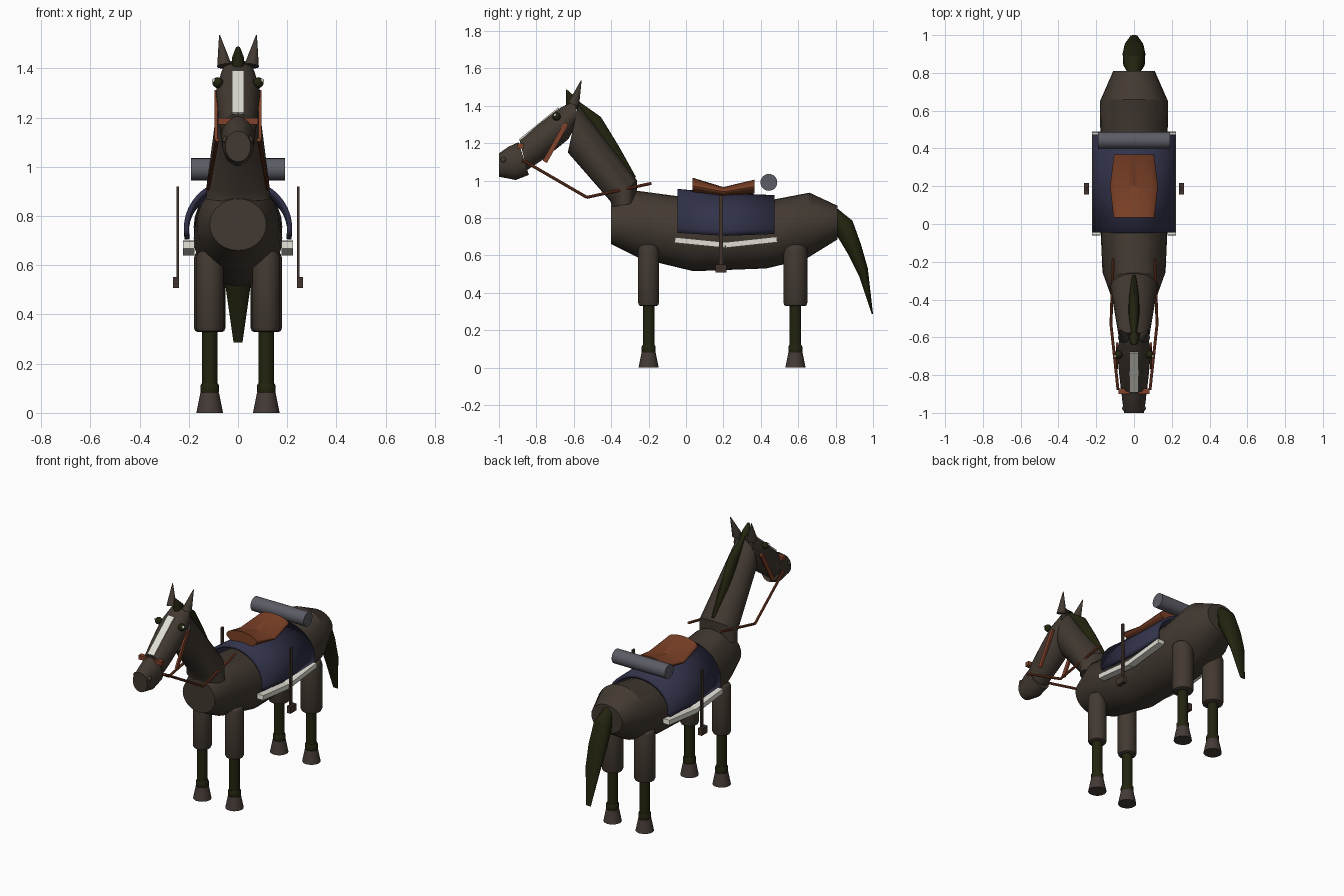
import bpy, bmesh, math
from mathutils import Vector

if "Cube" in bpy.data.objects:
    bpy.data.objects.remove(bpy.data.objects["Cube"])


def mat(name, r, g, b):
    m = bpy.data.materials.new(name)
    lin = [((c / 255 + 0.055) / 1.055) ** 2.4 for c in (r, g, b)]
    m.diffuse_color = (*lin, 1)
    m.use_nodes = True
    m.node_tree.nodes["Principled BSDF"].inputs["Base Color"].default_value = m.diffuse_color
    return m


COAT = mat("dark brown coat", 66, 57, 49)
HAIR = mat("black hair", 35, 35, 15)
HOOF = mat("hoof grey", 68, 58, 54)
NAVY = mat("navy cloth", 50, 50, 74)
CREAM = mat("cream", 224, 222, 212)
SADDLE = mat("saddle leather", 122, 64, 38)
REIN = mat("rein leather", 128, 66, 42)
STRAP = mat("dark strap", 66, 52, 44)
ROLL = mat("grey bedroll", 92, 92, 102)


def finish(name, bm, material, smooth=True):
    bmesh.ops.recalc_face_normals(bm, faces=bm.faces)
    me = bpy.data.meshes.new(name)
    bm.to_mesh(me)
    bm.free()
    me.materials.append(material)
    ob = bpy.data.objects.new(name, me)
    bpy.context.collection.objects.link(ob)
    if smooth:
        bpy.ops.object.select_all(action='DESELECT')
        ob.select_set(True)
        bpy.context.view_layer.objects.active = ob
        bpy.ops.object.shade_smooth_by_angle(angle=math.radians(30))
    return ob


def loft(name, rings, material, x=0.0, n=28):
    """Elliptical rings: two opposite points (y0,z0) (y1,z1) in the side view and a half width."""
    bm = bmesh.new()
    loops = []
    for y0, z0, y1, z1, w in rings:
        c = Vector((x, (y0 + y1) / 2, (z0 + z1) / 2))
        h = Vector((0, (y1 - y0) / 2, (z1 - z0) / 2))
        loops.append([bm.verts.new(c + h * math.sin(a) + Vector((w * math.cos(a), 0, 0)))
                      for a in (2 * math.pi * i / n for i in range(n))])
    for p, q in zip(loops, loops[1:]):
        for i in range(n):
            j = (i + 1) % n
            bm.faces.new((p[i], p[j], q[j], q[i]))
    bm.faces.new(loops[0])
    bm.faces.new(loops[-1])
    return finish(name, bm, material)


def between(ob, a, b):
    a, b = Vector(a), Vector(b)
    ob.location = (a + b) / 2
    ob.rotation_mode = 'QUATERNION'
    ob.rotation_quaternion = (b - a).to_track_quat('Z', 'Y')


def beam(name, a, b, w, t, material):
    bm = bmesh.new()
    bmesh.ops.create_cube(bm, size=1)
    bmesh.ops.scale(bm, verts=bm.verts, vec=(w, t, (Vector(b) - Vector(a)).length))
    between(finish(name, bm, material, False), a, b)


def rod(name, a, b, r1, r2, material, n=24):
    bm = bmesh.new()
    bmesh.ops.create_cone(bm, cap_ends=True, segments=n, radius1=r1, radius2=r2,
                          depth=(Vector(b) - Vector(a)).length)
    between(finish(name, bm, material), a, b)


def ball(name, c, r, material):
    bm = bmesh.new()
    bmesh.ops.create_uvsphere(bm, u_segments=16, v_segments=10, radius=r)
    finish(name, bm, material).location = c


# Body, neck, head
loft("body", [(-.40, .66, -.40, .87, .115), (-.25, .585, -.26, .945, .167),
              (.04, .515, .04, .905, .18), (.43, .53, .45, .895, .178),
              (.64, .58, .66, .935, .18), (.81, .685, .81, .865, .11)], COAT)
loft("neck", [(-.395, .86, -.265, .88, .13), (-.405, .89, -.262, 1.0, .125),
              (-.632, 1.15, -.575, 1.41, .08)], COAT)
loft("head", [(-.585, 1.30, -.588, 1.435, .07), (-.63, 1.22, -.695, 1.375, .09),
              (-.76, 1.115, -.80, 1.295, .08), (-.85, 1.055, -.89, 1.215, .07)], COAT)
loft("muzzle", [(-.84, 1.03, -.895, 1.205, .068), (-.91, 1.003, -.95, 1.18, .063),
                (-1.0, 1.02, -1.0, 1.145, .052)], COAT)
beam("blaze", (0, -.68, 1.388), (0, -.89, 1.217), .047, .009, CREAM)

# Mane, forelock, tail
loft("mane", [(-.60, 1.40, -.59, 1.435, .012), (-.52, 1.30, -.455, 1.34, .028),
              (-.44, 1.13, -.36, 1.185, .028), (-.29, .99, -.268, 1.02, .012)], HAIR, n=16)
loft("forelock", [(-.642, 1.40, -.57, 1.43, .026), (-.641, 1.44, -.595, 1.45, .024),
                  (-.642, 1.488, -.635, 1.485, .008)], HAIR, n=16)
loft("tail", [(.80, .76, .785, .87, .028), (.81, .70, .89, .785, .058),
              (.87, .60, .935, .66, .06), (.925, .49, .972, .53, .05),
              (.994, .285, 1.0, .285, .018)], HAIR, n=20)

for s in (-1, 1):
    # Ears, eyes, nostrils
    rod("ear", (s * .055, -.60, 1.41), (s * .075, -.56, 1.535), .03, .002, COAT, 16)
    ball("eye", (s * .082, -.692, 1.342), .022, HAIR)
    ball("eye_glint", (s * .098, -.70, 1.35), .008, CREAM)
    ball("nostril", (s * .047, -.975, 1.11), .016, COAT)

    # Legs
    for part, y, r in (("front", -.2, .056), ("hind", .585, .064)):
        x = s * .115

        def post(name, stops, material):
            loft(part + name, [(y - q, z, y + q, z, q) for q, z in stops], material, x, 24)
        post("_upper_leg", [(r - .016, .328), (r - .005, .333), (r, .346), (r, .63),
                            (r - .006, .647), (r - .02, .658)], COAT)
        post("_lower_leg", [(.031, .09), (.031, .34)], HAIR)
        post("_fetlock", [(.034, .075), (.038, .085), (.038, .11), (.033, .12)], HAIR)
        post("_hoof", [(.054, 0), (.038, .08)], HOOF)

    # Bridle cheek strap and reins
    beam("cheek_strap", (s * .09, -.64, 1.305), (s * .09, -.755, 1.10), .012, .026, REIN)
    path = [(s * .085, -.875, 1.11), (s * .122, -.53, .91), (s * .11, -.185, .985)]
    for a, b in zip(path, path[1:]):
        rod("rein", a, b, .008, .008, REIN, 10)

    # Blanket trim and stirrups
    trim = [(s * .2, -.06, .682), (s * .2, .21, .655), (s * .2, .487, .685)]
    for a, b in zip(trim, trim[1:]):
        beam("blanket_trim", a, b, .045, .03, CREAM)
    beam("stirrup_strap", (s * .245, .187, .54), (s * .245, .187, .92), .011, .02, STRAP)
    beam("stirrup", (s * .252, .187, .508), (s * .252, .187, .552), .026, .06, STRAP)

beam("noseband", (-.082, -.885, 1.185), (.082, -.885, 1.185), .03, .026, REIN)

# Saddle blanket draped over the back
bm = bmesh.new()
rows = []
for y, zc, h in ((-.045, .752, .203), (.21, .735, .198), (.473, .742, .18)):
    angles = [math.radians(-9 + 198 * i / 24) for i in range(25)]
    rows.append([bm.verts.new((.22 * math.cos(a), y, zc + h * math.sin(a))) for a in angles])
for p, q in zip(rows, rows[1:]):
    for i in range(24):
        bm.faces.new((p[i], p[i + 1], q[i + 1], q[i]))
blanket = finish("saddle_blanket", bm, NAVY)
sol = blanket.modifiers.new("thickness", 'SOLIDIFY')
sol.thickness = .02
centre = blanket.data.polygons[12]
sol.offset = -1 if centre.normal.z > 0 else 1

# Saddle and bedroll
loft("saddle", [(.035, .93, .035, 1.015, .108), (.2, .915, .2, .965, .127),
                (.367, .93, .367, 1.005, .106)], SADDLE)
rod("bedroll", (-.19, .443, .99), (.19, .443, .99), .045, .045, ROLL)
